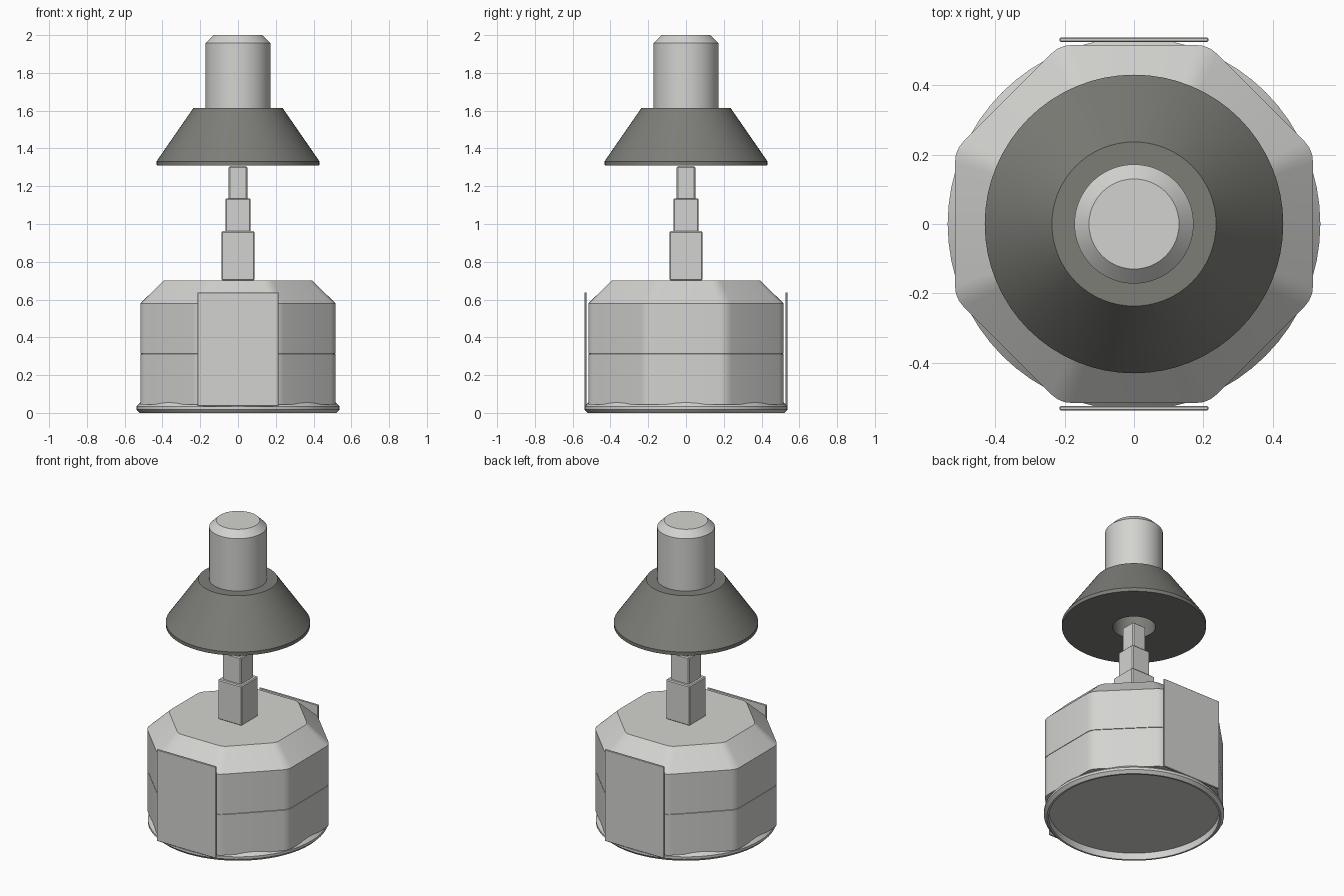
import bpy
import bmesh
import math
from mathutils import Vector

cube = bpy.data.objects.get("Cube")
if cube:
    bpy.data.objects.remove(cube, do_unlink=True)


def material(name, color):
    mat = bpy.data.materials.new(name)
    mat.use_nodes = True
    mat.diffuse_color = (*color, 1)
    mat.node_tree.nodes["Principled BSDF"].inputs["Base Color"].default_value = (*color, 1)
    return mat


LIGHT = material("light grey", (0.65, 0.65, 0.63))
DARK = material("dark grey", (0.205, 0.205, 0.187))


def circle(sides=64):
    return [Vector((math.cos(a), math.sin(a)))
            for a in (math.tau * i / sides for i in range(sides))]


def rounded_octagon(cut):
    """Octagon with unit apothem; every corner is softened by a short curve."""
    radius = 1 / math.cos(math.pi / 8)
    corners = [Vector((math.cos(a), math.sin(a))) * radius
               for a in (math.tau * (i + 0.5) / 8 for i in range(8))]
    points = []
    for i, c in enumerate(corners):
        start = c + (corners[i - 1] - c).normalized() * cut
        end = c + (corners[(i + 1) % 8] - c).normalized() * cut
        for t in (0, 1 / 3, 2 / 3, 1):
            points.append(start.lerp(c, t).lerp(c.lerp(end, t), t))
    return points


def finish(name, bm, mat):
    bmesh.ops.recalc_face_normals(bm, faces=bm.faces)
    mesh = bpy.data.meshes.new(name)
    bm.to_mesh(mesh)
    bm.free()
    mesh.materials.append(mat)
    obj = bpy.data.objects.new(name, mesh)
    bpy.context.collection.objects.link(obj)
    bpy.ops.object.select_all(action="DESELECT")
    obj.select_set(True)
    bpy.context.view_layer.objects.active = obj
    bpy.ops.object.shade_smooth_by_angle(angle=math.radians(30))


def loft(name, outline, profile, mat, hollow=False):
    """Stack scaled copies of the outline at (size, height).

    A solid gets caps at both ends; a hollow part joins its last ring to its first.
    """
    bm = bmesh.new()
    rings = [[bm.verts.new((p.x * r, p.y * r, z)) for p in outline] for r, z in profile]
    if hollow:
        rings.append(rings[0])
    else:
        bm.faces.new(rings[0][::-1])
        bm.faces.new(rings[-1])
    count = len(outline)
    for low, high in zip(rings, rings[1:]):
        for i in range(count):
            j = (i + 1) % count
            bm.faces.new((low[i], low[j], high[j], high[i]))
    finish(name, bm, mat)


def box(name, low, high, mat, bevel):
    bm = bmesh.new()
    bmesh.ops.create_cube(bm, size=1)
    low, high = Vector(low), Vector(high)
    bmesh.ops.scale(bm, vec=high - low, verts=bm.verts)
    bmesh.ops.translate(bm, vec=(low + high) / 2, verts=bm.verts)
    bmesh.ops.bevel(bm, geom=bm.edges[:], offset=bevel, segments=1,
                    profile=0.5, affect="EDGES")
    finish(name, bm, mat)


# Open foot ring with a chamfered edge, leaving the underside recessed
loft("base_ring", circle(),
     [(0.508, 0), (0.520, 0), (0.538, 0.018), (0.538, 0.034),
      (0.515, 0.057), (0.508, 0.057)], LIGHT, hollow=True)

# Octagonal body with a hairline seam and a sloped shoulder
loft("body", rounded_octagon(0.07),
     [(0.517, 0.045), (0.517, 0.3125), (0.507, 0.314), (0.517, 0.3155),
      (0.517, 0.579), (0.392, 0.702)], LIGHT)

# Thin panels standing in front of and behind the body
for name, side in (("front_panel", -1), ("back_panel", 1)):
    y = side * 0.532
    box(name, (-0.215, y - 0.006, 0.035), (0.215, y + 0.006, 0.638), LIGHT, 0.003)

# Telescoping square stem
for name, half, bottom, top in (("lower_stem", 0.087, 0.70, 0.962),
                                ("middle_stem", 0.067, 0.94, 1.136),
                                ("upper_stem", 0.049, 1.12, 1.306)):
    box(name, (-half, -half, bottom), (half, half, top), LIGHT, 0.006)

# Flared shade with a short lip and a round bore
loft("shade", circle(),
     [(0.128, 1.309), (0.430, 1.309), (0.431, 1.332),
      (0.237, 1.613), (0.128, 1.613)], DARK, hollow=True)

# Chamfered cylinder seated in the top of the shade
loft("head_cylinder", circle(),
     [(0.172, 1.56), (0.172, 1.958), (0.13, 2.0)], LIGHT)
